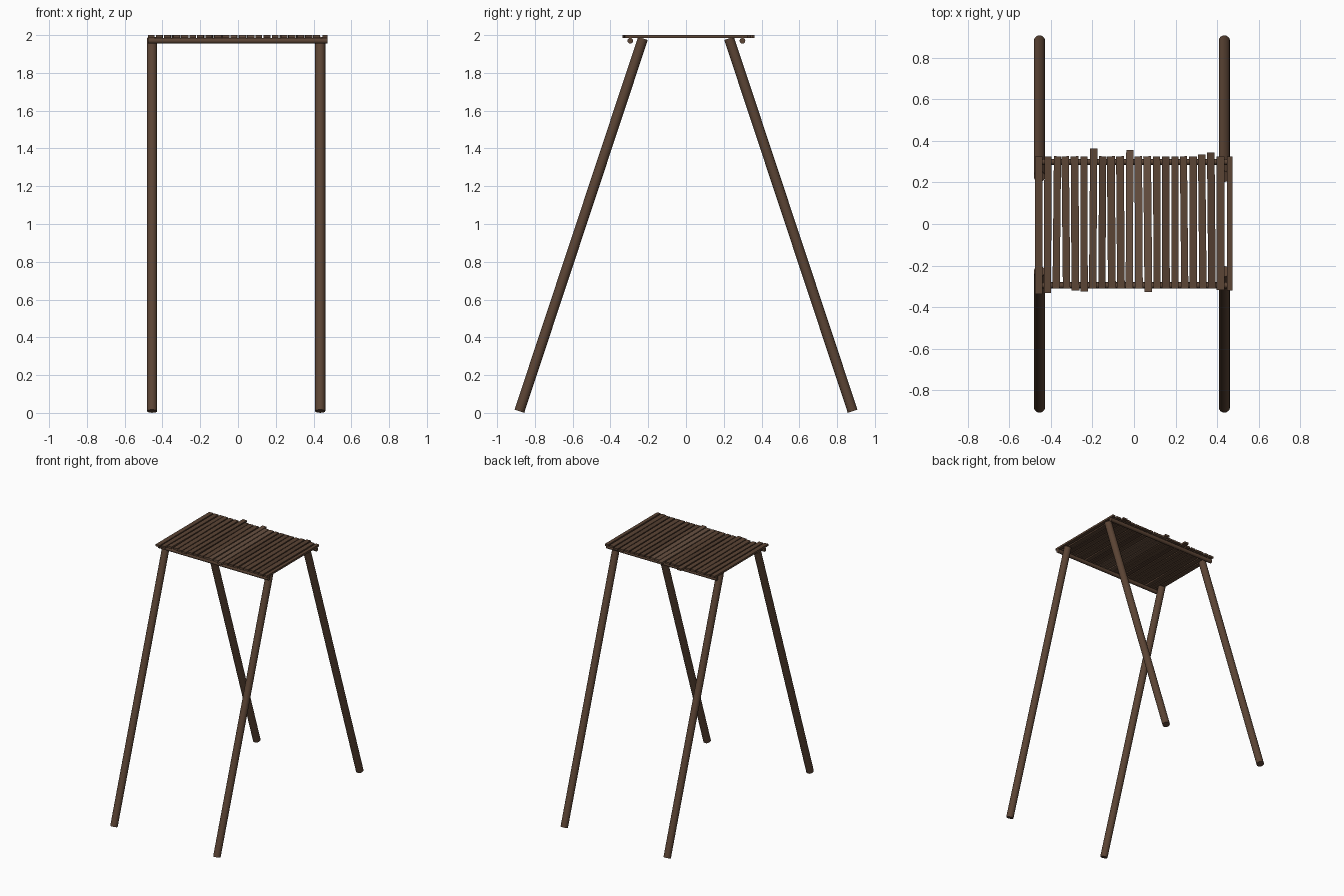
import bpy, random
from mathutils import Vector, Matrix

if "Cube" in bpy.data.objects:
    bpy.data.objects.remove(bpy.data.objects["Cube"])

random.seed(4)

def material(name, rgb):
    m = bpy.data.materials.new(name)
    m.diffuse_color = (*rgb, 1)
    m.use_nodes = True
    m.node_tree.nodes["Principled BSDF"].inputs["Base Color"].default_value = m.diffuse_color
    return m

wood = material("brown_wood", (0.105, 0.058, 0.035))
pale = material("pale_wood", (0.14, 0.083, 0.053))
dark = material("dark_wood", (0.085, 0.047, 0.029))

def pole(name, a, b, radius, mat):
    a, b = Vector(a), Vector(b)
    d = b - a
    bpy.ops.mesh.primitive_cylinder_add(vertices=16, radius=radius, depth=d.length,
                                        location=(a + b) / 2,
                                        rotation=d.to_track_quat('Z', 'Y').to_euler())
    o = bpy.context.object
    o.name = name
    o.data.materials.append(mat)
    bpy.ops.object.shade_smooth_by_angle()

def plank(name, x, y0, y1, width, tilt, mat):
    bpy.ops.mesh.primitive_cube_add(size=1, location=(x, (y0 + y1) / 2, 1.992),
                                    rotation=(0, 0, tilt))
    o = bpy.context.object
    o.name = name
    o.data.transform(Matrix.Diagonal((width, y1 - y0, 0.015, 1)))
    o.data.materials.append(mat)

# Splayed legs
for side, x in (("left", -0.455), ("right", 0.435)):
    for end, s in (("front", -1), ("back", 1)):
        pole(f"{end}_{side}_leg", (x, s * 0.882, 0.009), (x, s * 0.228, 1.983), 0.027, wood)

# Thin rails carrying the deck
pole("front_rail", (-0.477, -0.295, 1.97), (0.473, -0.295, 1.97), 0.015, wood)
pole("back_rail", (-0.477, 0.299, 1.97), (0.473, 0.299, 1.97), 0.015, wood)

# Uneven deck planks: a few stick out past the common edge
back_ends = {6: 0.363, 10: 0.355, 18: 0.335, 19: 0.345}
front_ends = {0: -0.337, 1: -0.332, 4: -0.32, 5: -0.325, 12: -0.327, 20: -0.318, 21: -0.32}
count = 22
for i in range(count):
    x = -0.459 + i * 0.919 / (count - 1)
    mat = pale if i in (10, 11, 12) else (dark if i in (7, 14, 19) else wood)
    plank(f"deck_plank_{i + 1}", x, front_ends.get(i, -0.31), back_ends.get(i, 0.326),
          0.027 if i == 21 else random.uniform(0.034, 0.038),
          random.uniform(-0.012, 0.012) if 0 < i < 21 else 0, mat)
